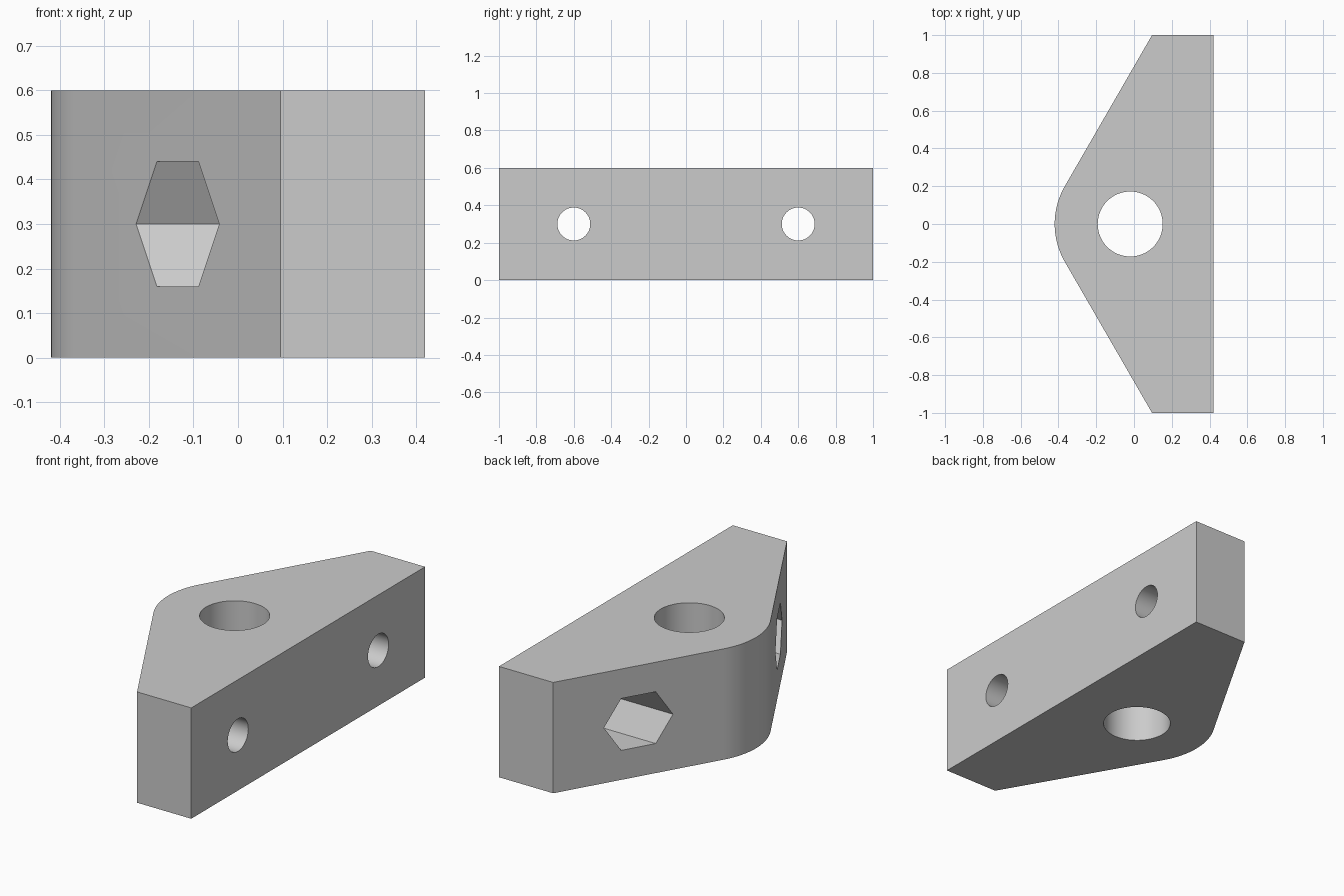
import bpy
from math import cos, sin, radians, tan, pi

default = bpy.data.objects.get("Cube")
if default:
    bpy.data.objects.remove(default, do_unlink=True)

HEIGHT = 0.6
BACK_X = 0.42       # flat mounting face
NOSE_X = -0.02      # centre shared by the rounded nose and the main bore
NOSE_R = 0.4
FLOOR_X = 0.18      # bottom of the nut pockets

grey = bpy.data.materials.new("plain grey")
grey.use_nodes = True
colour = (0.6, 0.6, 0.6, 1)
grey.diffuse_color = colour
grey.node_tree.nodes["Principled BSDF"].inputs["Base Color"].default_value = colour

# Bracket outline: flat back, square ends, tapered sides, rounded nose
steps = 24
arc = []
for i in range(steps + 1):
    a = radians(150 + 60 * i / steps)
    arc.append((NOSE_X + NOSE_R * cos(a), NOSE_R * sin(a)))
end_x = arc[0][0] + (1 - arc[0][1]) * tan(radians(30))
outline = [(BACK_X, -1), (BACK_X, 1), (end_x, 1)] + arc + [(end_x, -1)]

n = len(outline)
verts = [(x, y, z) for z in (0, HEIGHT) for x, y in outline]
faces = [tuple(reversed(range(n))), tuple(range(n, 2 * n))]
faces += [(i, (i + 1) % n, n + (i + 1) % n, n + i) for i in range(n)]
mesh = bpy.data.meshes.new("bracket")
mesh.from_pydata(verts, [], faces)
mesh.materials.append(grey)
bracket = bpy.data.objects.new("bracket", mesh)
bpy.context.collection.objects.link(bracket)


def drill(sides, radius, depth, location, along_x=False):
    """Cut a prismatic hole out of the bracket."""
    bpy.ops.mesh.primitive_cylinder_add(
        vertices=sides, radius=radius, depth=depth, location=location,
        rotation=(0, pi / 2 if along_x else 0, 0))
    cutter = bpy.context.object
    cutter.name = "hole_cutter"
    cutter.hide_render = True
    cutter.data.materials.append(grey)
    mod = bracket.modifiers.new("hole", "BOOLEAN")
    mod.operation = "DIFFERENCE"
    mod.solver = "EXACT"
    mod.object = cutter
    bpy.ops.object.select_all(action="DESELECT")
    bracket.select_set(True)
    bpy.context.view_layer.objects.active = bracket
    bpy.ops.object.modifier_apply(modifier=mod.name)
    bpy.data.objects.remove(cutter, do_unlink=True)


# Main vertical bore
drill(64, 0.172, 2, (NOSE_X, 0, HEIGHT / 2))

# Screw holes from the back, meeting hexagonal nut pockets from the tapered sides
for y in (-0.6, 0.6):
    drill(6, 0.162, 1, (FLOOR_X - 0.5, y, HEIGHT / 2), along_x=True)
    drill(48, 0.088, 2, (0, y, HEIGHT / 2), along_x=True)

bpy.ops.object.shade_smooth_by_angle(angle=radians(25))
